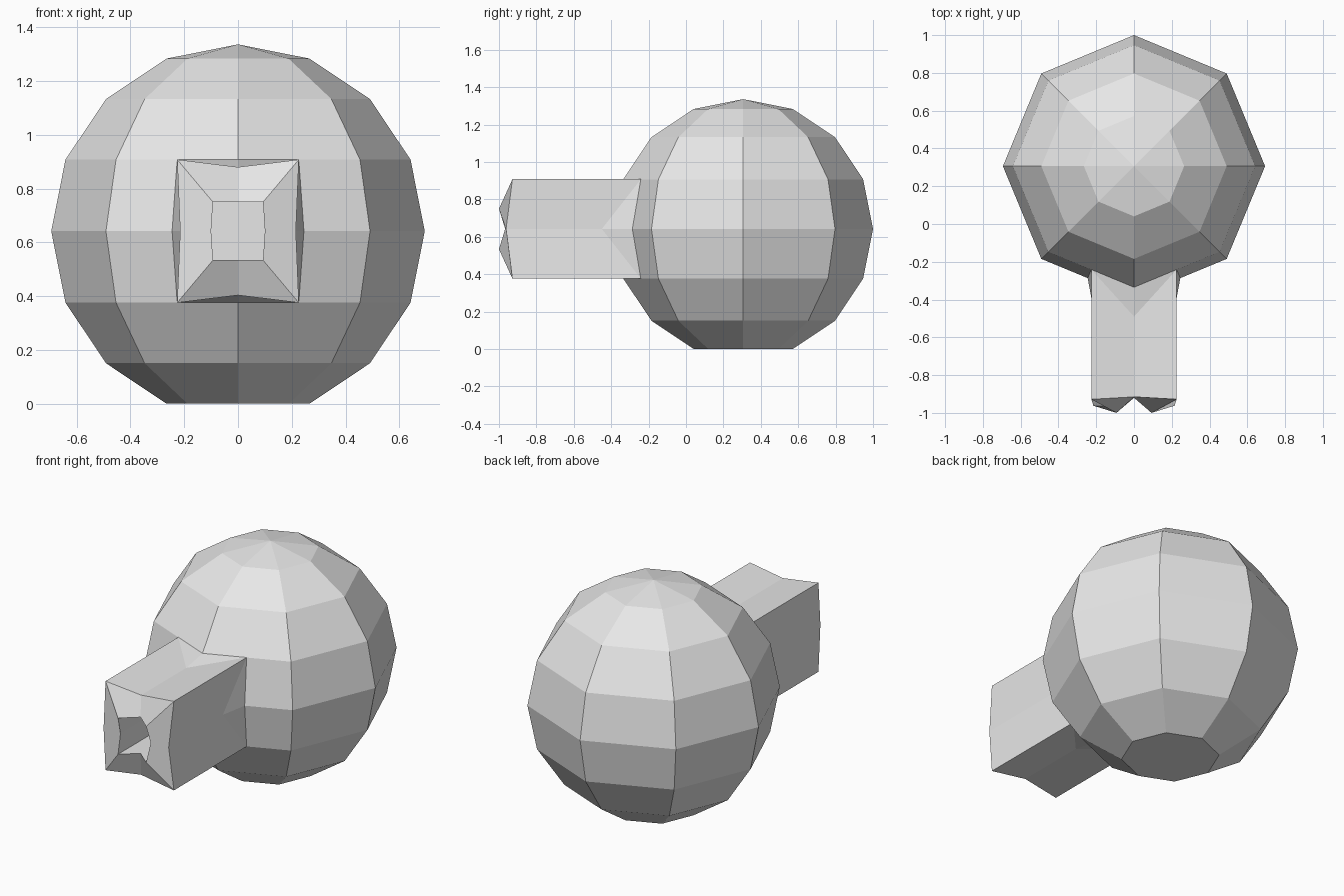
import bpy, bmesh
from mathutils import Vector

cube = bpy.data.objects.get("Cube")
if cube:
    bpy.data.objects.remove(cube, do_unlink=True)

grey = bpy.data.materials.new("light_grey")
grey.use_nodes = True
colour = (0.8, 0.8, 0.8, 1)
grey.diffuse_color = colour
grey.node_tree.nodes["Principled BSDF"].inputs["Base Color"].default_value = colour

RADIUS, MID_Z, BALL_Y = 0.694, 0.642, 0.306


def add_object(name, bm):
    mesh = bpy.data.meshes.new(name)
    bm.to_mesh(mesh)
    bm.free()
    mesh.materials.append(grey)
    obj = bpy.data.objects.new(name, mesh)
    bpy.context.collection.objects.link(obj)
    return obj


# Faceted ball with a flat underside
bm = bmesh.new()
bmesh.ops.create_uvsphere(bm, u_segments=8, v_segments=8, radius=RADIUS)
pole = min(bm.verts, key=lambda v: v.co.z)
bmesh.ops.dissolve_verts(bm, verts=[pole])
bmesh.ops.recalc_face_normals(bm, faces=bm.faces)
bmesh.ops.translate(bm, verts=bm.verts, vec=(0, BALL_Y, MID_Z))
add_object("ball", bm)


def ring(bm, corner, side, top, shared=None):
    """Eight points round the snout; each argument gives (offset(s), y)."""
    points = []
    for i, (sx, sz) in enumerate([(1, 0), (1, 1), (0, 1), (-1, 1),
                                  (-1, 0), (-1, -1), (0, -1), (1, -1)]):
        if sx and sz:
            if shared:
                points.append(shared[i])
                continue
            x, z, y = corner
        else:
            x, z, y = (side[0], 0, side[1]) if sx else (0, top[0], top[1])
        points.append(bm.verts.new(Vector((sx * x, y, MID_Z + sz * z))))
    return points


# Square snout with pinched sides, a flared root and a hollow tip
bm = bmesh.new()
root = ring(bm, (0.226, 0.266, -0.241), (0.245, -0.287), (0.266, -0.335))
shoulder = ring(bm, None, (0.215, -0.45), (0.238, -0.49), shared=root)
rim = ring(bm, (0.226, 0.266, -0.928), (0.215, -0.962), (0.238, -0.915))
mouth = ring(bm, (0.093, 0.108, -1.0), (0.1, -0.967), (0.108, -0.92))
floor = ring(bm, (0.093, 0.108, -0.6), (0.1, -0.6), (0.108, -0.6))
loops = [root, shoulder, rim, mouth, floor]
for a, b in zip(loops, loops[1:]):
    for i in range(8):
        j = (i + 1) % 8
        bm.faces.new(list(dict.fromkeys((a[i], a[j], b[j], b[i]))))
bm.faces.new(floor)
add_object("snout", bm)
